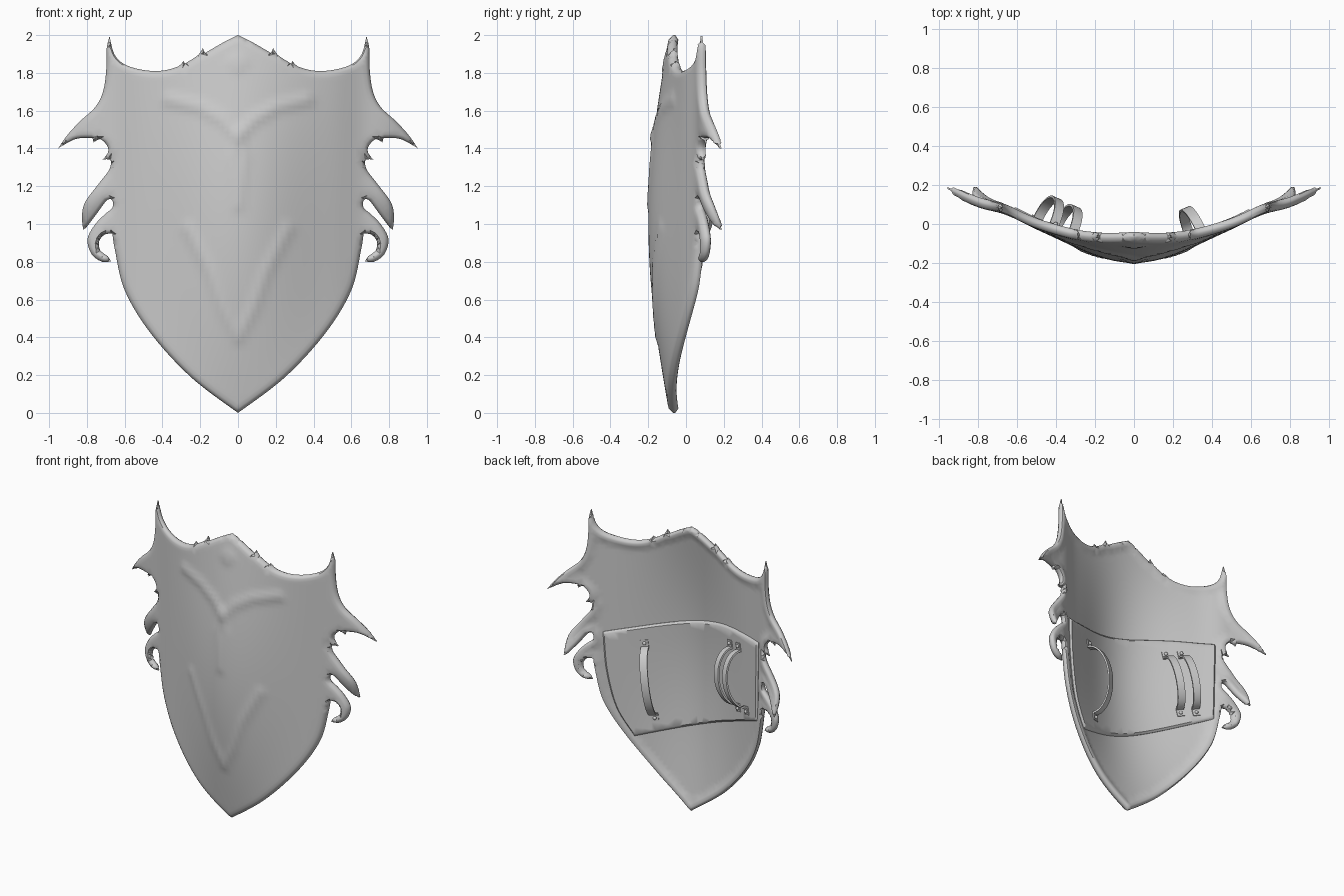
import bpy, bmesh, math
from mathutils import Vector
from mathutils.geometry import delaunay_2d_cdt

if "Cube" in bpy.data.objects:
    bpy.data.objects.remove(bpy.data.objects["Cube"])


def spline(runs):
    """Smooth runs of points joined at sharp corners -> dense 2D polyline."""
    out, last = [], None
    for run in runs:
        p = [Vector(q) for q in run]
        if last is not None:
            p.insert(0, last)
        last = p[-1]
        p = [p[0]] + p + [p[-1]]
        for a, b, c, d in zip(p, p[1:], p[2:], p[3:]):
            n = max(2, int((c - b).length / 0.018))
            for i in range(n):
                t = i / n
                out.append(0.5 * (2 * b + (c - a) * t + (2 * a - 5 * b + 4 * c - d) * t * t
                                  + (3 * b - a - 3 * c + d) * t ** 3))
    return out + [last]


def distance(p, line):
    best = 9.0
    px, py = p
    for a, b in zip(line, line[1:]):
        dx, dy = b[0] - a[0], b[1] - a[1]
        ax, ay = px - a[0], py - a[1]
        t = max(0.0, min(1.0, (ax * dx + ay * dy) / (dx * dx + dy * dy + 1e-12)))
        best = min(best, (ax - t * dx) ** 2 + (ay - t * dy) ** 2)
    return math.sqrt(best)


def finish(bm, name, angle=45):
    bmesh.ops.recalc_face_normals(bm, faces=bm.faces)
    me = bpy.data.meshes.new(name)
    bm.to_mesh(me)
    bm.free()
    ob = bpy.data.objects.new(name, me)
    bpy.context.collection.objects.link(ob)
    bpy.ops.object.select_all(action='DESELECT')
    ob.select_set(True)
    bpy.context.view_layer.objects.active = ob
    bpy.ops.object.shade_smooth_by_angle(angle=math.radians(angle))
    return ob


def slab(name, rim, front, back, offsets, step, half):
    """Fill a rim in the xz plane and give it a front and a back surface."""
    loop = list(rim)
    if half:
        loop += [Vector((0, 2 * i / 80)) for i in range(1, 80)]
    else:
        loop.pop()
    n = len(loop)
    pts = list(loop)
    for a, b in zip(rim, rim[1:]):
        t = (b - a).normalized()
        for o in offsets:
            for s in (-o, o):
                q = (a + b) / 2 + Vector((-t.y, t.x)) * s
                if (not half or q.x > 0.008) and distance(q, rim) > 0.95 * o:
                    pts.append(q)
    for i in range(-40, 41):
        for j in range(1, int(2 / step)):
            q = Vector((i * step, j * step))
            if abs(q.x) < 0.75 and (not half or q.x > 0.008) and distance(q, rim) > offsets[-1] + 0.01:
                pts.append(q)
    res = delaunay_2d_cdt(pts, [(i, (i + 1) % n) for i in range(n)], [], 1, 1e-5)
    co, faces = res[0], res[2]
    bm = bmesh.new()
    f, k = {}, {}
    for i in {i for fc in faces for i in fc}:
        d = distance(co[i], rim)
        x, z = co[i]
        f[i] = bm.verts.new((x, front(x, z, d), z))
        k[i] = bm.verts.new((x, back(x, z, d), z))
    count = {}
    for fc in faces:
        bm.faces.new([f[i] for i in fc])
        bm.faces.new([k[i] for i in reversed(fc)])
        for a, b in zip(fc, list(fc[1:]) + [fc[0]]):
            count.setdefault(frozenset((a, b)), []).append((a, b))
    for e in count.values():
        a, b = e[0]
        if len(e) == 1 and not (half and abs(co[a].x) + abs(co[b].x) < 1e-4):
            bm.faces.new((f[b], f[a], k[a], k[b]))
    ob = finish(bm, name)
    if half:
        m = ob.modifiers.new("mirror", 'MIRROR')
        m.merge_threshold = 0.0005
    return ob


# Curved mid surface of the shield
def mid(x, z):
    x = abs(x)
    y = -0.062 + 0.27 * x * x + 0.02 * math.exp(-((x - 0.66) / 0.1) ** 2)
    if x < 0.6:
        y -= 0.11 * math.cos(math.pi * x / 1.2) ** 2 * max(0, math.sin(math.pi * z / 2))
    if x > 0.68 and 1.02 - 1.1 * (x - 0.755) < z < 1.2:
        y += 0.06 * ((1.2 - z) / 0.22) ** 2
    return y


def rounded(d):
    return 0.005 + 0.022 * math.sqrt(max(0, 1 - (1 - min(d, 0.03) / 0.03) ** 2))


# Raised lines on the face
ridges = [([(0, 1.46), (0.08, 1.55), (0.2, 1.62), (0.37, 1.66)], 0.012),
          ([(0, 1.5), (0.03, 1.35), (0, 1.1)], 0.008),
          ([(0, 0.4), (0.08, 0.55), (0.15, 0.75), (0.27, 0.98)], 0.009),
          ([(0, 1.83), (0.03, 1.86), (0.01, 1.88)], 0.008)]


def face(x, z, d):
    y = mid(x, z) - rounded(d)
    for line, h in ridges:
        y -= h * math.exp(-(distance((x, z), line) / 0.028) ** 2) * min(1, d / 0.03)
    return y


def rear(x, z, d):
    return mid(x, z) + rounded(d) - 0.012 * max(0, min(1, (d - 0.03) / 0.03))


# Shield body with its horns, barbs and hooks
outline = spline([
    [(0, 2.0), (0.08, 1.96), (0.175, 1.905)],
    [(0.187, 1.932)], [(0.21, 1.895), (0.28, 1.85)],
    [(0.29, 1.863)], [(0.315, 1.835), (0.40, 1.812), (0.50, 1.815), (0.60, 1.845), (0.655, 1.9), (0.68, 1.995)],
    [(0.695, 1.93), (0.698, 1.81), (0.715, 1.70), (0.755, 1.62), (0.835, 1.545), (0.90, 1.475), (0.953, 1.40)],
    [(0.86, 1.45), (0.77, 1.455)], [(0.765, 1.43)],
    [(0.73, 1.45), (0.69, 1.41), (0.69, 1.375), (0.717, 1.34)],
    [(0.675, 1.34), (0.68, 1.29), (0.74, 1.21), (0.81, 1.115), (0.826, 1.04), (0.82, 0.972)],
    [(0.805, 0.98), (0.755, 1.045), (0.69, 1.13), (0.663, 1.12), (0.665, 1.085), (0.695, 1.06),
     (0.755, 1.0), (0.797, 0.92), (0.775, 0.84), (0.72, 0.80), (0.672, 0.802)],
    [(0.69, 0.83), (0.73, 0.86), (0.735, 0.91), (0.705, 0.945), (0.665, 0.95)],
    [(0.652, 0.865), (0.60, 0.65), (0.465, 0.425), (0.25, 0.19), (0, 0.0)]])
slab("shield_body", outline, face, rear, (0.008, 0.02, 0.04), 0.027, True)


# Tilted backing panel
def inner(x, z):
    return mid(x, z) + 0.015


panel = spline([[(0.6, 1.15), (0.58, 0.88), (0.52, 0.62), (0.41, 0.435)],
                [(-0.05, 0.60), (-0.61, 0.845)],
                [(-0.62, 1.4)], [(-0.32, 1.375), (-0.05, 1.32), (0.6, 1.15)]])
slab("back_panel", panel, lambda x, z, d: inner(x, z) - 0.008,
     lambda x, z, d: inner(x, z) + 0.004 + 0.014 * min(1, d / 0.012), (0.006, 0.014), 0.05, False)


# Strap helpers
def frame(x, z):
    e = 0.01
    n = Vector(((inner(x - e, z) - inner(x + e, z)) / (2 * e), 1, 0)).normalized()
    return Vector((x, inner(x, z) + 0.018, z)), n


def box(bm, c, axes, size):
    v = [bm.verts.new(c + sum((a * s * h for a, s, h in zip(axes, sg, size)), Vector()))
         for sg in [(-1, -1, -1), (1, -1, -1), (1, 1, -1), (-1, 1, -1),
                    (-1, -1, 1), (1, -1, 1), (1, 1, 1), (-1, 1, 1)]]
    for q in [(3, 2, 1, 0), (4, 5, 6, 7), (0, 1, 5, 4), (1, 2, 6, 5), (2, 3, 7, 6), (3, 0, 4, 7)]:
        bm.faces.new([v[i] for i in q])


def strap(name, top, bottom, height, width):
    (a, na), (b, nb) = frame(*top), frame(*bottom)
    n = (na + nb).normalized()
    along = (b - a).normalized()
    side = along.cross(n).normalized()
    bm = bmesh.new()
    rows = []
    for i in range(25):
        t = math.pi * i / 24
        c = a.lerp(b, 0.5 - 0.5 * math.cos(t)) + n * height * math.sin(t)
        out = (n * math.sin(t) - along * math.cos(t)).normalized() * 0.006
        rows.append([bm.verts.new(c + side * s * width / 2 + out * o)
                     for s, o in ((-1, -1), (1, -1), (1, 1), (-1, 1))])
    for r, q in zip(rows, rows[1:]):
        for j in range(4):
            bm.faces.new((r[j], r[(j + 1) % 4], q[(j + 1) % 4], q[j]))
    bm.faces.new(rows[0][::-1])
    bm.faces.new(rows[-1])
    # End tabs and rivets
    for c, s in ((a, -1), (b, 1)):
        tab = c + along * s * 0.022
        box(bm, tab, (side, along, n), (width / 2, 0.028, 0.007))
        made = bmesh.ops.create_uvsphere(bm, u_segments=12, v_segments=8, radius=0.012)
        bmesh.ops.translate(bm, verts=made['verts'], vec=tab + n * 0.008 + along * s * 0.006)
    return finish(bm, name, 40)


# Hand grip and the pair of forearm straps
strap("hand_grip", (0.345, 1.07), (0.285, 0.61), 0.135, 0.05)
for i, x in enumerate((-0.315, -0.41)):
    strap(f"arm_strap_{i + 1}", (x, 1.24 + 0.02 * i), (x - 0.08, 0.875 + 0.02 * i), 0.13, 0.05)
